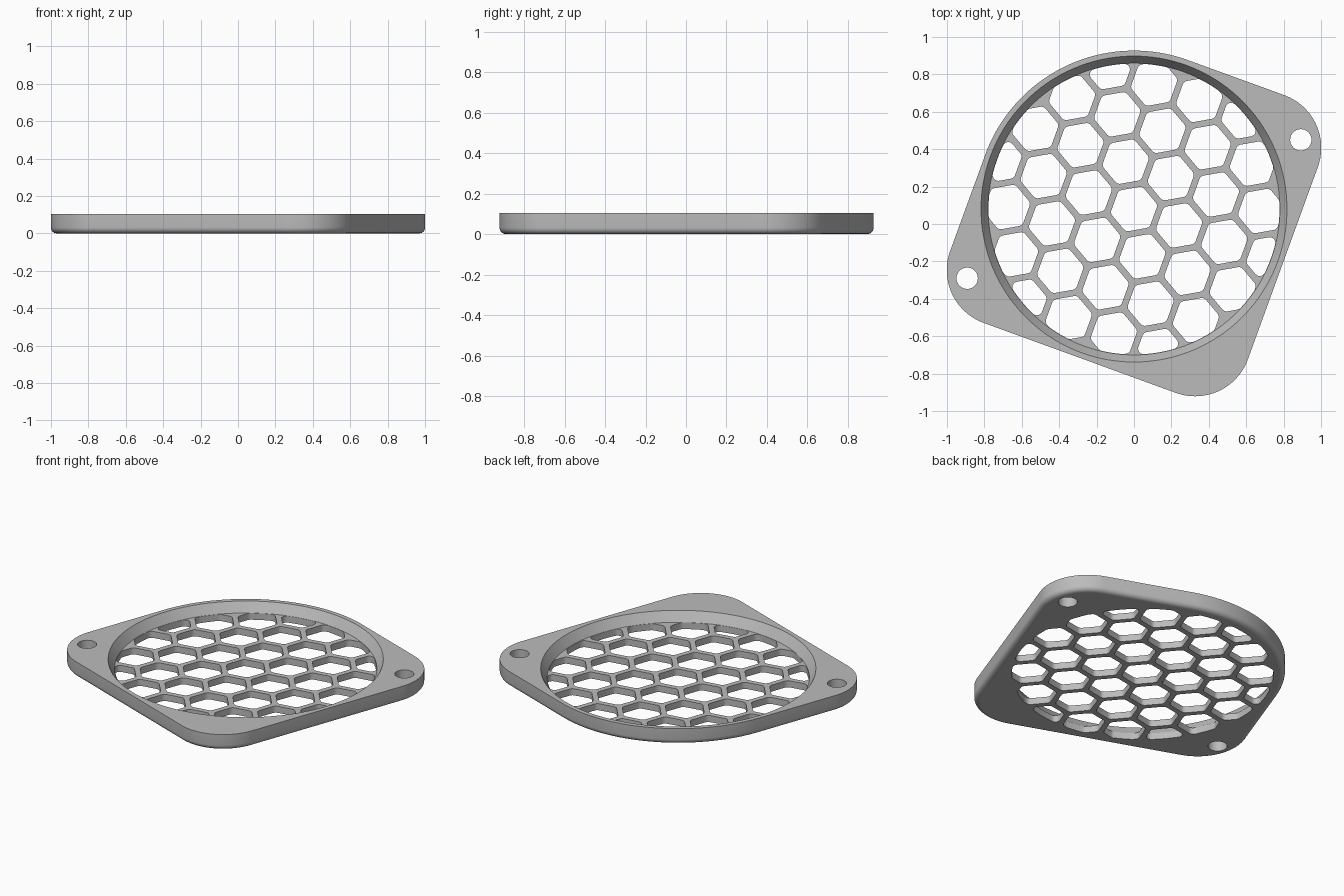
import bpy, bmesh, math
from math import cos, sin, pi, radians
from mathutils import Vector

cube = bpy.data.objects.get("Cube")
if cube:
    bpy.data.objects.remove(cube, do_unlink=True)

CENTER = Vector((0, 0.08, 0))   # centre of the round opening
TURN = radians(-20)             # rotation of the square plate
HALF, CORNER = 0.847, 0.30      # half width of the plate, corner radius
HEIGHT, FLOOR, FILLET = 0.104, 0.043, 0.032
OPEN_TOP, OPEN_FLOOR = 0.818, 0.78
PITCH, WALL, SOFT = 0.257, 0.034, 0.03

grey = bpy.data.materials.new("plain grey")
grey.use_nodes = True
grey.diffuse_color = (0.5, 0.5, 0.5, 1)
grey.node_tree.nodes["Principled BSDF"].inputs["Base Color"].default_value = (0.5, 0.5, 0.5, 1)


def polar(radius, angle, z=0):
    return Vector((radius * cos(angle), radius * sin(angle), z))


def make_object(name, bm):
    bmesh.ops.recalc_face_normals(bm, faces=bm.faces)
    mesh = bpy.data.meshes.new(name)
    bm.to_mesh(mesh)
    bm.free()
    obj = bpy.data.objects.new(name, mesh)
    bpy.context.collection.objects.link(obj)
    return obj


def loft(bm, rings):
    """Skin a stack of closed rings and cap both ends."""
    loops = [[bm.verts.new(p) for p in ring] for ring in rings]
    n = len(loops[0])
    for low, high in zip(loops, loops[1:]):
        for i in range(n):
            j = (i + 1) % n
            bm.faces.new((low[i], low[j], high[j], high[i]))
    bm.faces.new(loops[0][::-1])
    bm.faces.new(loops[-1])


def circle(center, radius, z, n):
    return [center + polar(radius, 2 * pi * i / n, z) for i in range(n)]


def plate_outline(inset, z, steps=28):
    """Square with three rounded corners; the fourth follows the opening."""
    points = []
    for k in range(4):
        start = TURN + k * pi / 2
        if k == 1:
            mid, radius = Vector(), HALF
        else:
            mid, radius = polar((HALF - CORNER) * math.sqrt(2), start + pi / 4), CORNER
        count = steps * 2 if k == 1 else steps
        first = 1 if k == 1 else 0
        last = count if k == 1 else count + 1
        for i in range(first, last):
            points.append(CENTER + mid + polar(radius - inset, start + pi / 2 * i / count, z))
    return points


def hex_hole(bm, mid):
    """Rounded hexagonal prism, trimmed by the round opening."""
    cell = bmesh.new()
    cell.faces.new([cell.verts.new(p) for p in circle(Vector(), OPEN_FLOOR - 0.002 - SOFT, 0, 144)])
    for k in range(6):
        normal = polar(1, TURN + k * pi / 3)
        bmesh.ops.bisect_plane(cell, geom=cell.verts[:] + cell.edges[:] + cell.faces[:],
                               plane_co=mid + normal * ((PITCH - WALL) / 2 - SOFT),
                               plane_no=normal, clear_outer=True)
    core = [v.co.copy() for v in cell.verts]
    cell.free()
    # spread a small circle around every core point, then keep the flat outline
    flat = bmesh.new()
    for p in core:
        for q in circle(p, SOFT, 0, 24):
            flat.verts.new(q)
    cloud = sorted({(round(v.co.x, 5), round(v.co.y, 5)) for v in flat.verts})
    flat.free()

    def half_hull(points):
        chain = []
        for p in points:
            while len(chain) > 1:
                a, b = chain[-2], chain[-1]
                if (b[0] - a[0]) * (p[1] - a[1]) - (b[1] - a[1]) * (p[0] - a[0]) > 1e-7:
                    break
                chain.pop()
            chain.append(p)
        return chain[:-1]

    outline = half_hull(cloud) + half_hull(cloud[::-1])
    loft(bm, [[CENTER + Vector((x, y, z)) for x, y in outline] for z in (-0.05, FLOOR + 0.02)])


# plate body with a filleted bottom edge
bm = bmesh.new()
rings = []
for i in range(7):
    a = pi / 2 * i / 6
    rings.append(plate_outline(FILLET * (1 - sin(a)), FILLET * (1 - cos(a))))
rings.append(plate_outline(0, HEIGHT))
loft(bm, rings)
plate = make_object("fan_grille", bm)
plate.data.materials.append(grey)

# tapered round recess
bm = bmesh.new()
rise = HEIGHT - FLOOR
loft(bm, [circle(CENTER, OPEN_FLOOR, FLOOR, 144),
          circle(CENTER, 2 * OPEN_TOP - OPEN_FLOOR, FLOOR + 2 * rise, 144)])
recess = make_object("recess_cutter", bm)

# honeycomb holes
bm = bmesh.new()
for i in range(-3, 4):
    for j in range(-3, 4):
        if abs(i + j) <= 3:
            hex_hole(bm, polar(PITCH * i, TURN) + polar(PITCH * j, TURN + pi / 3))
honeycomb = make_object("honeycomb_cutter", bm)

# two screw holes on opposite ears
bm = bmesh.new()
for side in (1, -1):
    mid = CENTER + Vector((0.892, 0.37, 0)) * side
    loft(bm, [circle(mid, 0.057, z, 40) for z in (-0.1, 0.3)])
screws = make_object("screw_hole_cutter", bm)

cutters = (recess, honeycomb, screws)
for cutter in cutters:
    cutter.hide_render = True
    mod = plate.modifiers.new(cutter.name, 'BOOLEAN')
    mod.operation = 'DIFFERENCE'
    mod.solver = 'EXACT'
    mod.object = cutter

# keep the cut result and drop the helpers
bpy.context.view_layer.update()
result = bpy.data.meshes.new_from_object(plate.evaluated_get(bpy.context.evaluated_depsgraph_get()))
plate.modifiers.clear()
plate.data = result
for cutter in cutters:
    bpy.data.objects.remove(cutter, do_unlink=True)
result.materials.clear()
result.materials.append(grey)

# smooth curved walls, flat level faces
bpy.ops.object.select_all(action='DESELECT')
plate.select_set(True)
bpy.context.view_layer.objects.active = plate
bpy.ops.object.shade_smooth_by_angle(angle=radians(30))
for face in result.polygons:
    face.material_index = 0
    if abs(face.normal.z) > 0.999:
        face.use_smooth = False
